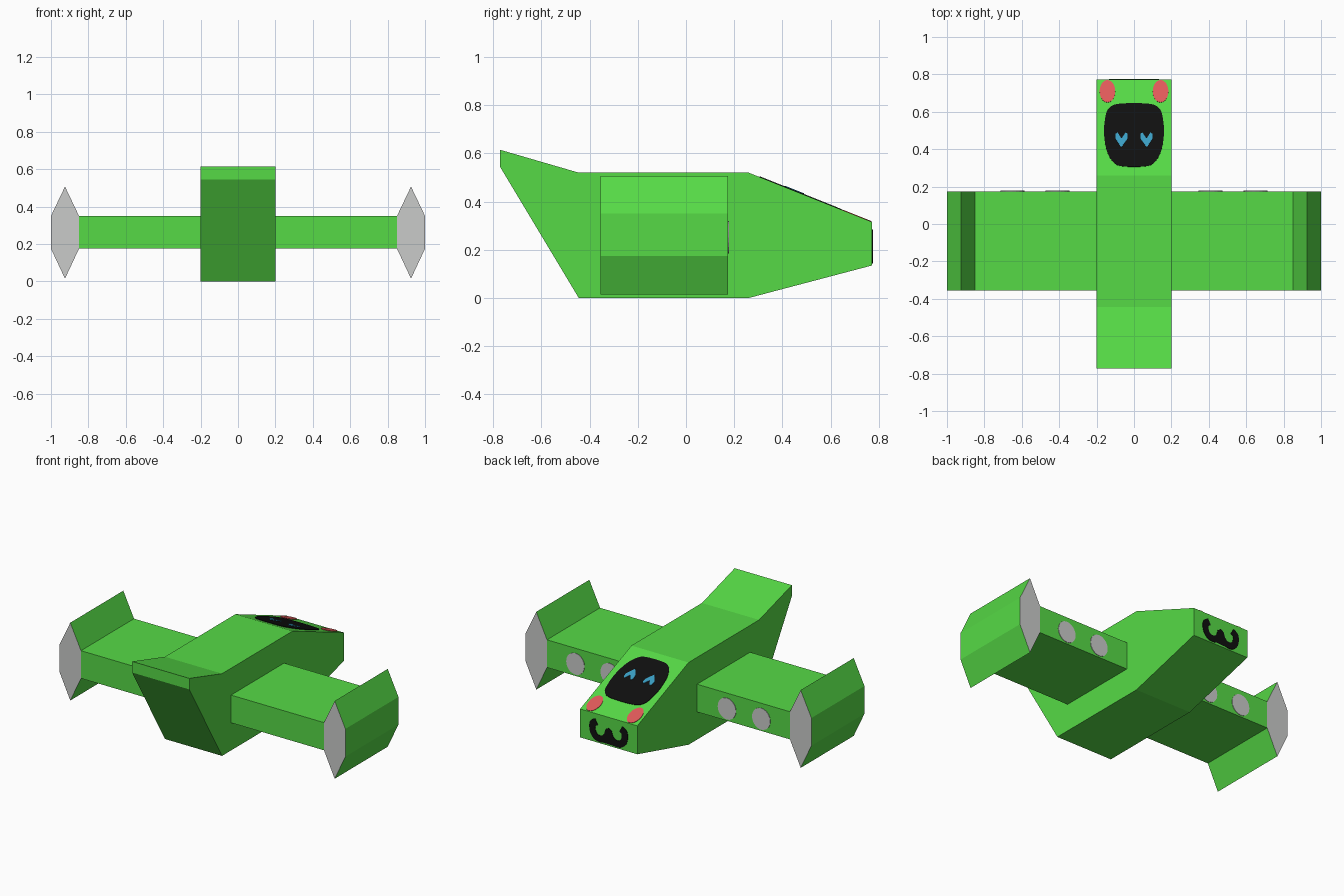
import bpy, bmesh
from math import cos, sin, pi
from mathutils import Vector

cube = bpy.data.objects.get("Cube")
if cube:
    bpy.data.objects.remove(cube, do_unlink=True)


def material(name, *rgb):
    color = [((c / 255 + 0.055) / 1.055) ** 2.4 if c > 10 else c / 3295 for c in rgb] + [1]
    mat = bpy.data.materials.new(name)
    mat.use_nodes = True
    mat.diffuse_color = color
    mat.node_tree.nodes["Principled BSDF"].inputs["Base Color"].default_value = color
    return mat


green = material("bright green", 86, 218, 70)
grey = material("light grey", 202, 203, 202)
black = material("black", 15, 15, 15)
blue = material("eye blue", 58, 158, 195)
pink = material("cheek pink", 225, 90, 90)

X, Y, Z = Vector((1, 0, 0)), Vector((0, 1, 0)), Vector((0, 0, 1))


def prism(name, points, origin, u, v, depth, side_mat, cap_mat=None):
    """Extrude a 2D outline, drawn on axes u and v, along depth."""
    bm = bmesh.new()
    low = [bm.verts.new(origin + u * a + v * b) for a, b in points]
    high = [bm.verts.new(p.co + depth) for p in low]
    for ring in (low, high):
        bm.faces.new(ring).material_index = 1 if cap_mat else 0
    for i in range(len(low)):
        bm.faces.new((low[i - 1], low[i], high[i], high[i - 1]))
    bmesh.ops.recalc_face_normals(bm, faces=bm.faces[:])
    mesh = bpy.data.meshes.new(name)
    bm.to_mesh(mesh)
    bm.free()
    for mat in (side_mat, cap_mat):
        if mat:
            mesh.materials.append(mat)
    obj = bpy.data.objects.new(name, mesh)
    bpy.context.collection.objects.link(obj)
    return obj


def oval(cx, cy, rx, ry, n=20):
    return [(cx + rx * cos(2 * pi * i / n), cy + ry * sin(2 * pi * i / n)) for i in range(n)]


def smooth(pts, closed, steps=5):
    """Catmull-Rom curve through a few 2D points."""
    p = [Vector(q) for q in pts]
    n = len(p)
    get = (lambda i: p[i % n]) if closed else (lambda i: p[max(0, min(n - 1, i))])
    out = []
    for i in range(n if closed else n - 1):
        a, b, c, d = (get(i + k) for k in (-1, 0, 1, 2))
        for s in range(steps):
            t = s / steps
            out.append(0.5 * (2 * b + (c - a) * t + (2 * a - 5 * b + 4 * c - d) * t * t
                              + (3 * b - a - 3 * c + d) * t ** 3))
    return out if closed else out + [p[-1]]


def stroke(path, width):
    """Outline of a constant-width line."""
    left, right = [], []
    for i, p in enumerate(path):
        t = (path[min(i + 1, len(path) - 1)] - path[max(i - 1, 0)]).normalized()
        side = Vector((-t.y, t.x)) * width / 2
        left.append(p + side)
        right.append(p - side)
    return left + right[::-1]


# Fuselage
body_profile = [(-0.772, 0.615), (-0.772, 0.545), (-0.445, 0), (0.26, 0),
                (0.772, 0.135), (0.772, 0.315), (0.26, 0.52), (-0.445, 0.52)]
prism("fuselage", body_profile, X * -0.2, Y, Z, X * 0.4, green)

# Wings, wingtip fins and rear lights
span = Y * 0.53
front = Y * -0.355
wing = [(0.2, 0.175), (0.85, 0.175), (0.85, 0.35), (0.2, 0.35)]
fin = [(0.85, 0.175), (0.925, 0.015), (1, 0.175), (1, 0.35), (0.925, 0.507), (0.85, 0.35)]
for side, s in (("left", 1), ("right", -1)):
    prism(side + "_wing", wing, front, X * s, Z, span, green)
    prism(side + "_wingtip_fin", fin, front, X * s, Z, span, green, grey)
    for label, x in (("inner", 0.41), ("outer", 0.65)):
        prism(f"{side}_{label}_light", oval(x, 0.252, 0.064, 0.068),
              front + span, X * s, Z, Y * 0.003, grey)

# Face painted on the sloping panel, measured along y
slope = (0.315 - 0.52) / (0.772 - 0.26)
panel_v = Y + Z * slope
panel_o = Z * (0.52 - 0.26 * slope)
normal = (Z - Y * slope).normalized()

half = [(0.08, 0.642), (0.137, 0.615), (0.155, 0.56), (0.16, 0.48),
        (0.145, 0.39), (0.11, 0.33), (0.06, 0.308)]
mask = smooth(half + [(-x, y) for x, y in half[::-1]], True)
prism("face_mask", mask, panel_o, X, panel_v, normal * 0.003, black)

eye = [(0.068, 0.408), (0.1, 0.455), (0.098, 0.48), (0.088, 0.488),
       (0.067, 0.455), (0.045, 0.488), (0.034, 0.48), (0.036, 0.452)]
for side, s in (("left", 1), ("right", -1)):
    prism(side + "_eye", eye, panel_o, X * s, panel_v, normal * 0.006, blue)
    prism(side + "_cheek", oval(0.142, 0.709, 0.042, 0.06),
          panel_o, X * s, panel_v, normal * 0.003, pink)

# Curled mouth on the nose
lobe = [(0.085, 0.265), (0.112, 0.245), (0.108, 0.195), (0.08, 0.167), (0.04, 0.168), (0.012, 0.195)]
path = smooth(lobe + [(0, 0.228)] + [(-x, z) for x, z in lobe[::-1]], False)
prism("mouth", stroke(path, 0.042), Y * 0.772, X, Z, Y * 0.003, black)
